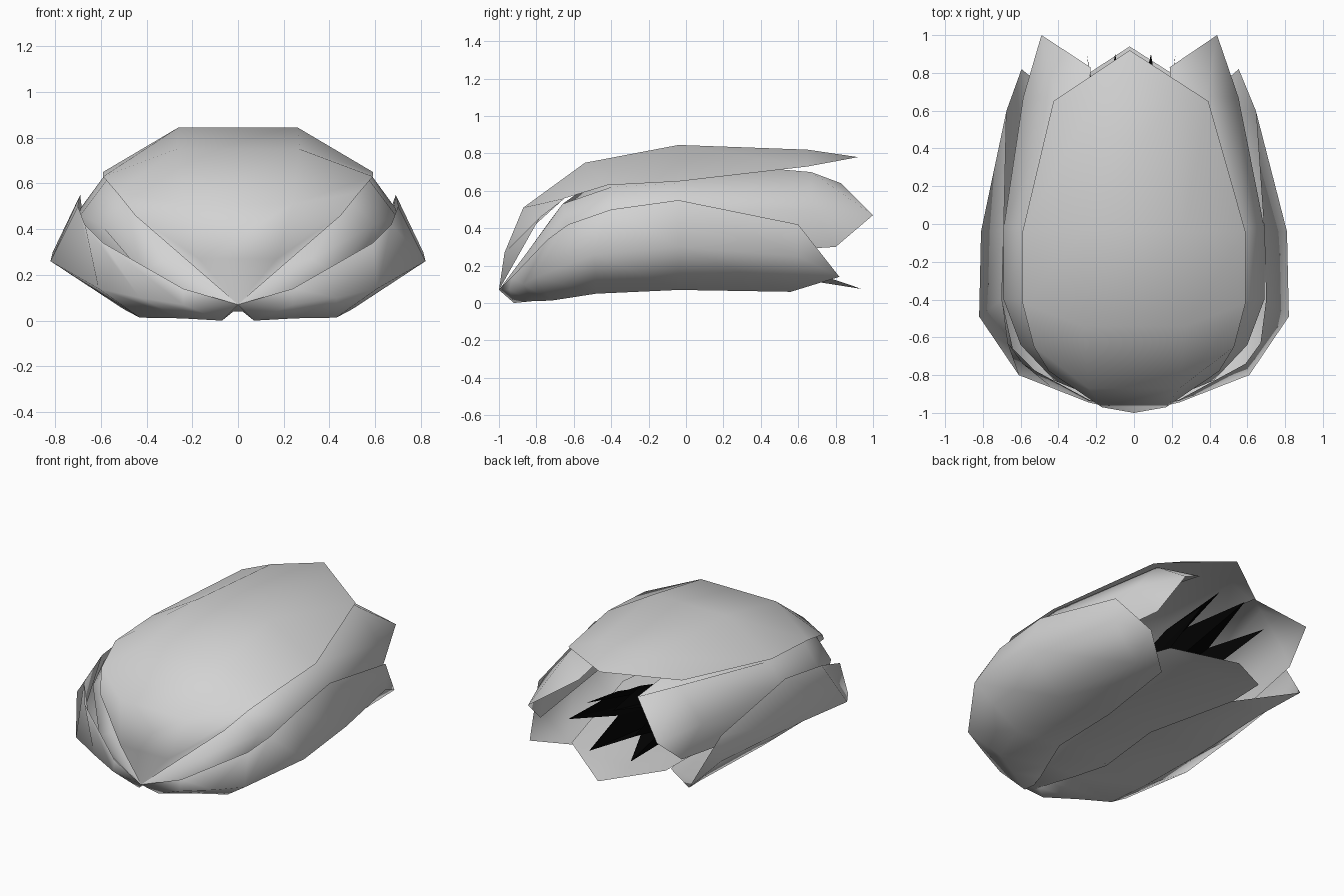
import bpy
import math

if "Cube" in bpy.data.objects:
    bpy.data.objects.remove(bpy.data.objects["Cube"])


def material(name, rgb):
    m = bpy.data.materials.new(name)
    m.diffuse_color = (*rgb, 1)
    m.use_nodes = True
    m.node_tree.nodes["Principled BSDF"].inputs["Base Color"].default_value = m.diffuse_color
    return m


PETAL = material("petal_grey", (0.65, 0.65, 0.65))
BLACK = material("stamen_black", (0.001, 0.001, 0.001))
BASE = (0, -1, 0.07)


def add_mesh(name, verts, faces, mat, smooth):
    me = bpy.data.meshes.new(name)
    me.from_pydata(verts, [], faces)
    me.materials.append(mat)
    me.polygons.foreach_set("use_smooth", [smooth] * len(me.polygons))
    ob = bpy.data.objects.new(name, me)
    bpy.context.collection.objects.link(ob)
    return ob


def petal(name, rows, tip, side=1):
    """Open sheet: fan from the base, quads between rows, fan to the tip."""
    n = len(rows[0])
    pts = [BASE] + [p for r in rows for p in r] + [tip]
    # the flower leans very slightly to the left at its mouth
    verts = [(side * x - 0.025 * max(0, y), y, z) for x, y, z in pts]
    idx = lambda i, j: 1 + i * n + j
    last, end = len(rows) - 1, len(pts) - 1
    faces = []
    for j in range(n - 1):
        faces.append((0, idx(0, j + 1), idx(0, j)))
        for i in range(last):
            faces.append((idx(i, j), idx(i, j + 1), idx(i + 1, j + 1), idx(i + 1, j)))
        faces.append((idx(last, j), idx(last, j + 1), end))
    if side < 0:
        faces = [f[::-1] for f in faces]
    return add_mesh(name, verts, faces, PETAL, True)


def symmetric(rows, s):
    """Turn (edge, inner) half rows into full four-point rows."""
    return [[(-s * e[0], *e[1:]), (-s * m[0], *m[1:]), (s * m[0], *m[1:]), (s * e[0], *e[1:])]
            for e, m in rows]


# Top outer petal
top = [((.45, -.78, .46), (.17, -.97, .27)),
       ((.53, -.65, .56), (.24, -.87, .51)),
       ((.59, -.42, .63), (.27, -.54, .75)),
       ((.59, -.04, .65), (.26, -.04, .845)),
       ((.41, .65, .73), (.20, .65, .82))]
petal("top_outer_petal", symmetric(top, 1), (0, .92, .78))

# Bottom inner petal
bottom = [((.22, -.86, .12), (.06, -.92, .04)),
          ((.36, -.68, .17), (.15, -.70, .07)),
          ((.45, -.42, .21), (.20, -.45, .09)),
          ((.47, -.02, .23), (.20, -.02, .12)),
          ((.34, .72, .15), (.15, .72, .11))]
petal("bottom_inner_petal", symmetric(bottom, -1), (0, .94, .075))

# Lower outer petals, points run from upper edge to lower edge
lower = [[(.24, -.93, .14), (.24, -.945, .07), (.07, -.92, .0), (.02, -.90, .04)],
         [(.59, -.74, .34), (.43, -.87, .10), (.25, -.82, .01), (.05, -.80, .04)],
         [(.67, -.63, .42), (.61, -.80, .14), (.43, -.72, .013), (.10, -.68, .045)],
         [(.70, -.40, .50), (.82, -.49, .26), (.50, -.48, .05), (.18, -.47, .06)],
         [(.69, -.04, .55), (.81, -.04, .30), (.53, -.04, .07), (.16, -.04, .09)],
         [(.66, .60, .42), (.66, .60, .25), (.48, .56, .06), (.27, .56, .08)]]

# Upper inner petals, same order
inner = [[(.12, -.88, .22), (.32, -.85, .27), (.42, -.83, .21), (.30, -.87, .12)],
         [(.22, -.72, .45), (.48, -.66, .53), (.60, -.64, .42), (.52, -.68, .22)],
         [(.25, -.42, .70), (.57, -.40, .62), (.69, -.40, .46), (.64, -.40, .25)],
         [(.25, -.02, .76), (.58, -.02, .64), (.69, -.02, .49), (.65, -.02, .25)],
         [(.21, .83, .64), (.40, .67, .70), (.57, .67, .50), (.51, .80, .30)]]

for side, label in ((1, "right"), (-1, "left")):
    petal("lower_outer_petal_" + label, lower, (.575, .82, .14), side)
    petal("upper_inner_petal_" + label, inner, (.465, 1.0, .47), side)

# Stamens: a zigzag crown of six points rising from the base
tips = [(.22, .90, .40), (.09, .90, .54), (-.10, .90, .54),
        (-.25, .90, .41), (-.14, .77, .17), (.16, .77, .16)]
verts, faces = [BASE], []
for k, tip in enumerate(tips):
    a = math.radians(60 * k + 30)
    verts += [tip, (0.19 * math.cos(a) - 0.01, 0.48, 0.36 + 0.16 * math.sin(a))]
for k in range(12):
    faces.append((0, 1 + k, 1 + (k + 1) % 12))
add_mesh("stamens", verts, faces, BLACK, False)
